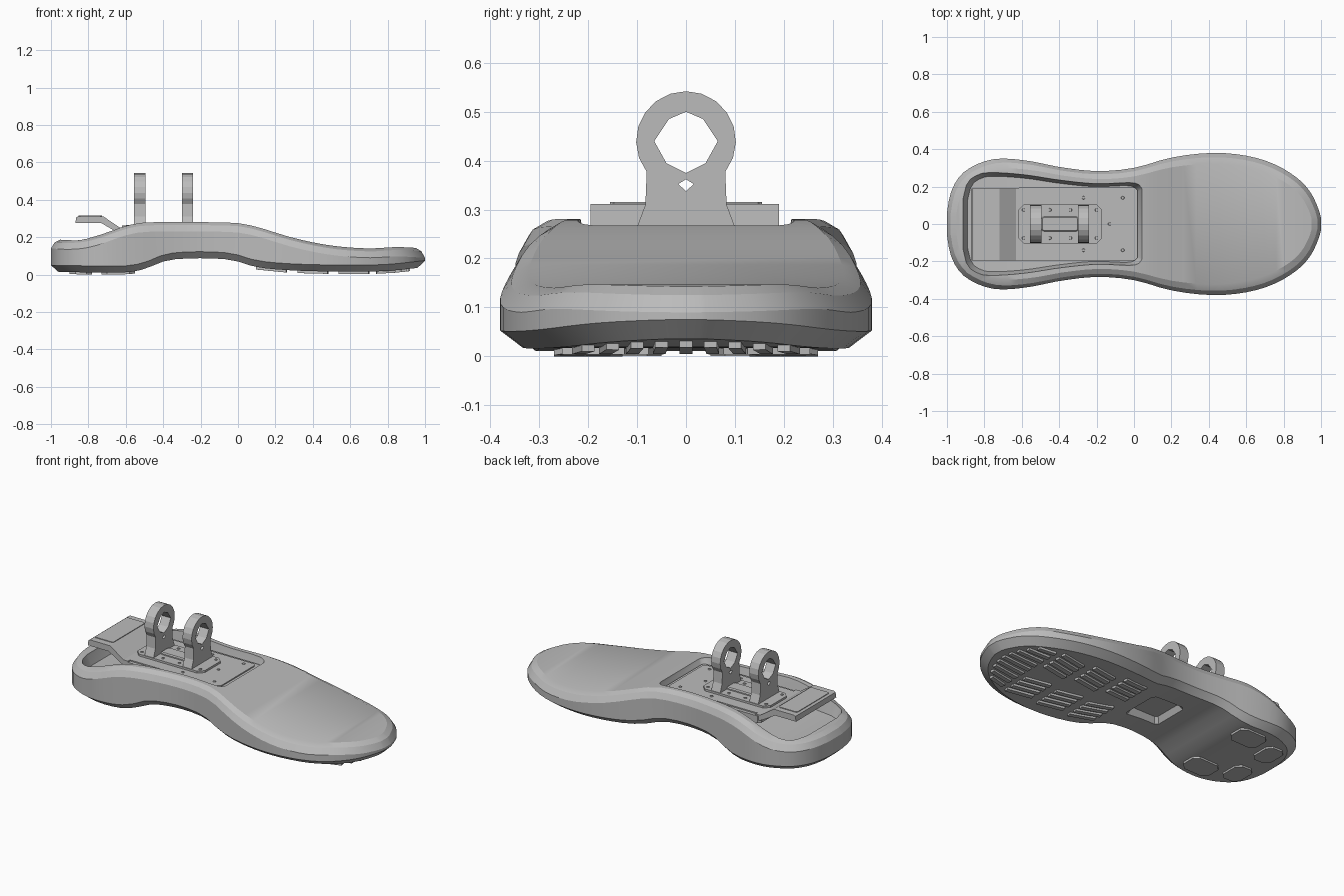
import bpy, bmesh, math
from mathutils import Matrix, Vector

cube = bpy.data.objects.get("Cube")
if cube:
    bpy.data.objects.remove(cube)

grey = bpy.data.materials.new("plain grey")
grey.use_nodes = True
colour = (0.5, 0.5, 0.5, 1)
grey.diffuse_color = colour
grey.node_tree.nodes["Principled BSDF"].inputs["Base Color"].default_value = colour


def finish(name, bm):
    bmesh.ops.recalc_face_normals(bm, faces=bm.faces)
    mesh = bpy.data.meshes.new(name)
    bm.to_mesh(mesh)
    bm.free()
    mesh.materials.append(grey)
    obj = bpy.data.objects.new(name, mesh)
    bpy.context.collection.objects.link(obj)
    return obj


def smooth_curve(points):
    """Cubic interpolation through a few (x, value) points."""
    def slope(i):
        a, b = points[max(i - 1, 0)], points[min(i + 1, len(points) - 1)]
        return (b[1] - a[1]) / (b[0] - a[0])

    def value(x):
        x = min(max(x, points[0][0]), points[-1][0])
        i = max(k for k in range(len(points) - 1) if points[k][0] <= x)
        (x0, y0), (x1, y1) = points[i], points[i + 1]
        h = x1 - x0
        t = (x - x0) / h
        s = 1 - t
        return (y0 * (1 + 2 * t) * s * s + slope(i) * h * t * s * s
                + y1 * t * t * (3 - 2 * t) - slope(i + 1) * h * t * t * s)
    return value


def loft(name, start, end, width, layers, count=44):
    """Stack inset copies of a symmetric outline, closed with strips."""
    bm = bmesh.new()
    mid, half = (start + end) / 2, (end - start) / 2
    rings = []
    for inset, height in layers:
        ring = []
        for side in (1, -1):
            row = []
            for i in range(count + 1):
                c = -math.cos(math.pi * i / count)
                x = mid + c * (half - inset)
                y = width(mid + c * half) * (1 - inset / 0.33)
                row.append(bm.verts.new((x, side * y, height(x))))
            ring.append(row)
        rings.append(ring)
    loops = [a + b[::-1] for a, b in rings]
    for low, high in zip(loops, loops[1:]):
        for i in range(len(low)):
            j = (i + 1) % len(low)
            bm.faces.new((low[i], low[j], high[j], high[i]))
    for a, b in (rings[0], rings[-1]):
        for i in range(count):
            bm.faces.new((a[i], a[i + 1], b[i + 1], b[i]))
    return finish(name, bm)


def prism(bm, outline, axis, low, high):
    """Extrude a 2D outline along x, y or z."""
    def place(p, d):
        return {"x": (d, *p), "y": (p[0], d, p[1]), "z": (*p, d)}[axis]
    a = [bm.verts.new(place(p, low)) for p in outline]
    b = [bm.verts.new(place(p, high)) for p in outline]
    bm.faces.new(a)
    bm.faces.new(b[::-1])
    for i in range(len(a)):
        j = (i + 1) % len(a)
        bm.faces.new((a[i], a[j], b[j], b[i]))


def chamfered(cx, cy, hx, hy, c):
    return [(cx + sx * (hx - (c if first else 0)), cy + sy * (hy - (0 if first else c)))
            for sx, sy, order in ((1, 1, (1, 0)), (1, -1, (0, 1)), (-1, -1, (1, 0)), (-1, 1, (0, 1)))
            for first in order]


def slab(name, outline, axis, low, high, bevel=0.0):
    bm = bmesh.new()
    prism(bm, outline, axis, low, high)
    if bevel:
        bmesh.ops.bevel(bm, geom=bm.edges[:], offset=bevel, segments=1, affect="EDGES")
    return finish(name, bm)


def cut(target, cutter):
    mod = target.modifiers.new("cut", "BOOLEAN")
    mod.operation, mod.solver, mod.object = "DIFFERENCE", "EXACT", cutter
    bpy.context.view_layer.objects.active = target
    bpy.ops.object.modifier_apply(modifier="cut")
    bpy.data.objects.remove(cutter)


# Foot-shaped sole
width = smooth_curve([(-1, .06), (-.985, .15), (-.95, .23), (-.9, .285), (-.8, .335),
                      (-.7, .35), (-.55, .335), (-.4, .305), (-.2, .283), (0, .3),
                      (.2, .355), (.42, .38), (.6, .365), (.75, .32), (.88, .24),
                      (.95, .16), (.99, .07), (1, .03)])
top = smooth_curve([(-1, .19), (-.9, .185), (-.8, .195), (-.7, .225), (-.6, .26), (-.5, .278),
                    (-.2, .28), (0, .275), (.1, .255), (.3, .195), (.5, .155), (.7, .14),
                    (.85, .147), (1, .14)])
bottom = smooth_curve([(-1, .015), (-.6, .012), (-.5, .03), (-.4, .07), (-.3, .085),
                       (-.1, .085), (0, .07), (.1, .04), (.3, .022), (.6, .016),
                       (.8, .02), (1, .04)])
sole = loft("sole", -1, 1, width, [
    (.04, bottom), (0, lambda x: bottom(x) + .035), (0, lambda x: top(x) - .05),
    (.02, lambda x: top(x) - .016), (.05, top)])

# Recess for the mount, following the heel
recess_width = smooth_curve([(-.92, .14), (-.9, .22), (-.86, .26), (-.8, .28), (-.6, .27),
                             (-.4, .24), (-.2, .22), (0, .225), (.04, .21), (.05, .19)])
floor = smooth_curve([(-.92, .12), (-.7, .13), (-.5, .18), (-.3, .215), (.05, .215)])
cut(sole, loft("recess_cutter", -.92, .05, recess_width,
               [(.03, floor), (.01, lambda x: top(x) - .012), (-.01, lambda x: top(x) + .06)], 24))

# Sloped pocket under the arch
bm = bmesh.new()
prism(bm, chamfered(-.15, 0, .13, .14, .02), "z", .05, .12)
for v in bm.verts:
    if v.co.z > .1:
        v.co.x = -.15 + (v.co.x + .15) * .7
        v.co.y *= .7
cut(sole, finish("pocket_cutter", bm))

# Tread ribs and heel pads hugging the underside
bm = bmesh.new()


def tread(outline, depth):
    first = len(bm.verts)
    prism(bm, outline, "z", 0, 1)
    bm.verts.ensure_lookup_table()
    for v in bm.verts[first:]:
        v.co.z = bottom(v.co.x) + (.008 if v.co.z > .5 else -depth)


def rib(a, b, w):
    a, b = Vector(a), Vector(b)
    d = (b - a).normalized() * w
    n = Vector((-d.y, d.x))
    tread([a + n, b + n, b - n, a - n], .013)


for side in (1, -1):
    for cx in (.18, .4, .62):
        for k in range(4):
            y = side * (.06 + .05 * k)
            rib((cx - .08, y), (cx + .08, y + side * .03), .014)
    tread(chamfered(-.64, side * .2, .09, .07, .03), .011)
    tread(chamfered(-.84, side * .13, .06, .08, .03), .011)
for k in range(-4, 5):
    y = k * .05
    rib((.74, y * 1.1), (.92 - y * y * 2, y), .013)
finish("tread", bm)

# Mount plate with a raised inner panel
slab("mount_plate", chamfered(-.305, 0, .325, .195, .015), "z", .2, .243)
slab("mount_panel", chamfered(-.305, 0, .305, .175, .015), "z", .24, .25)

# Cranked heel plate with cover panel
slab("heel_plate", [(-.87, .275), (-.865, .305), (-.855, .311), (-.72, .311), (-.63, .25),
                    (-.6, .25), (-.6, .205), (-.645, .225), (-.73, .275)], "y", -.195, .19)
slab("heel_panel", chamfered(-.79, 0, .062, .155, .008), "z", .308, .315)

# Bracket foot with end blocks and a spine
slab("bracket_foot", chamfered(-.395, 0, .225, .105, .03), "z", .245, .262)
slab("bracket_spine", chamfered(-.395, 0, .1, .04, .01), "z", .255, .275, .006)

# Two keyhole brackets
arc = [math.radians(-38 + 256 * i / 14) for i in range(15)]
profile = [(.105, .25), (.1, .265), (.083, .31)]
profile += [(.102 * math.cos(a), .44 + .102 * math.sin(a)) for a in arc]
profile += [(-y, z) for y, z in profile[2::-1]]
hole = [(0, .375), (.04, .395), (.065, .44), (.035, .485), (0, .5),
        (-.035, .485), (-.065, .44), (-.04, .395)]
pin_hole = [(0, .338), (.016, .352), (0, .362), (-.016, .352)]
for name, x in (("rear_bracket", -.525), ("front_bracket", -.27)):
    bracket = slab(name, profile, "x", x - .03, x + .03)
    for opening in (hole, pin_hole):
        cut(bracket, slab("hole_cutter", opening, "x", x - .1, x + .1))

# Small bolts on the foot and plate
bm = bmesh.new()
spots = [(x, side * y, z) for side in (1, -1)
         for x, y, z in ((-.59, .075, .262), (-.45, .075, .262), (-.34, .075, .262),
                         (-.2, .075, .262), (-.27, .14, .25), (-.06, .14, .25))]
for spot in spots + [(-.13, 0, .25)]:
    bmesh.ops.create_cone(bm, cap_ends=True, segments=6, radius1=.011, radius2=.008,
                          depth=.008, matrix=Matrix.Translation(spot))
finish("bolts", bm)

# Smooth the sole, keep its edges crisp
bpy.ops.object.select_all(action="DESELECT")
sole.select_set(True)
bpy.context.view_layer.objects.active = sole
bpy.ops.object.shade_smooth_by_angle(angle=math.radians(25))
